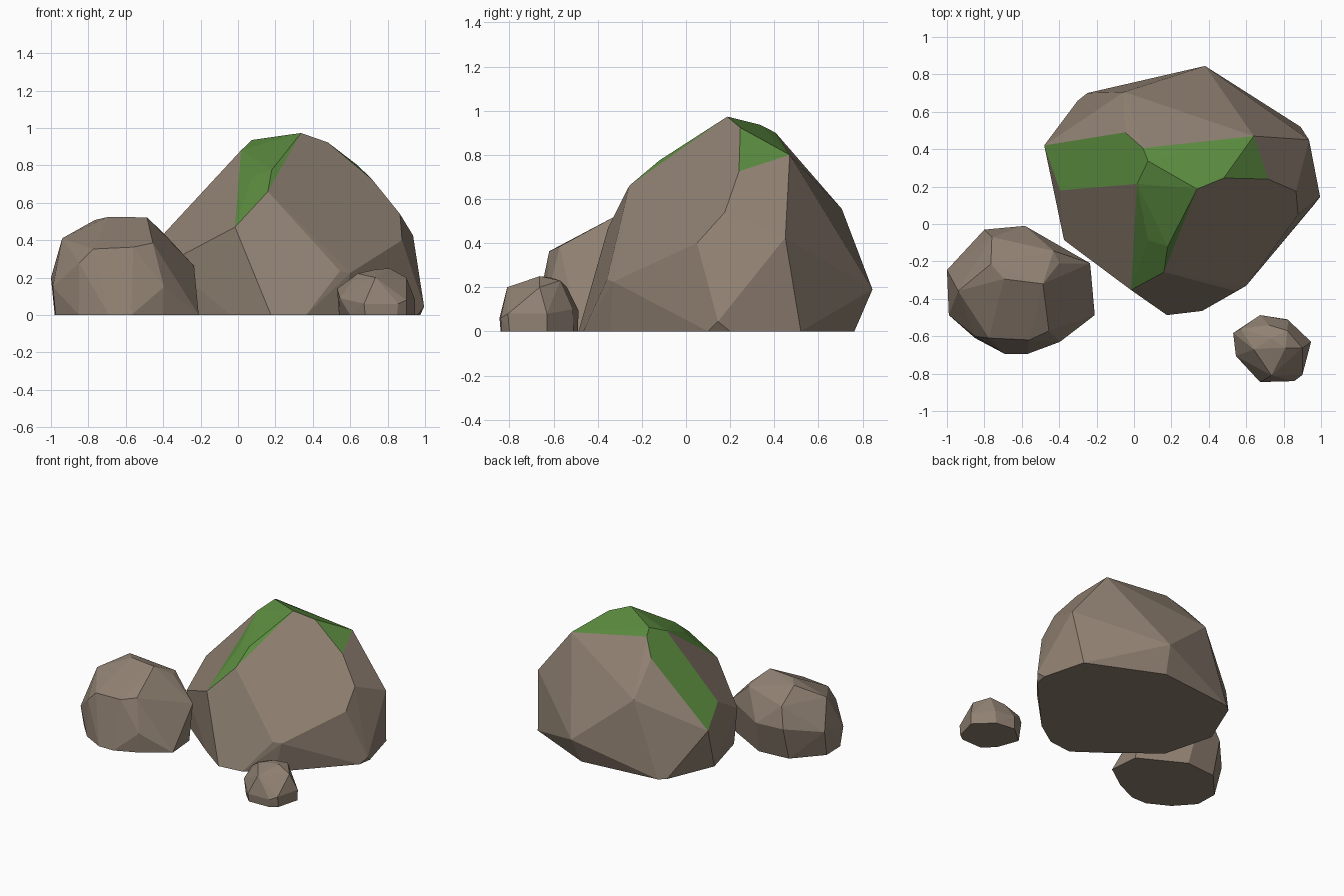
import bpy
import bmesh
from math import radians

default_cube = bpy.data.objects.get("Cube")
if default_cube:
    bpy.data.objects.remove(default_cube, do_unlink=True)


def make_material(name, red, green, blue):
    material = bpy.data.materials.new(name)
    material.use_nodes = True
    colour = (red, green, blue, 1)
    material.diffuse_color = colour
    shader = material.node_tree.nodes["Principled BSDF"]
    shader.inputs["Base Color"].default_value = colour
    shader.inputs["Roughness"].default_value = .9
    return material


stone = make_material("brown stone", .28, .22, .17)
moss = make_material("green moss", .105, .26, .05)


def make_rock(name, corners, footprint, mossy_facets=()):
    """Wrap a faceted hull around named corners and a flat footprint."""
    bm = bmesh.new()
    label = {}
    for key, position in corners.items():
        label[bm.verts.new(position)] = key
    for x, y in footprint:
        label[bm.verts.new((x, y, 0))] = "ground"
    hull = bmesh.ops.convex_hull(bm, input=list(bm.verts), use_existing_faces=False)

    # Moss grows on the facets spanned by the listed corners
    for face in bm.faces:
        keys = {label[vert] for vert in face.verts}
        face.material_index = int(any(keys <= set(facet.split()) for facet in mossy_facets))

    spare = {item for item in hull["geom_interior"] + hull["geom_unused"]
             if isinstance(item, bmesh.types.BMVert)}
    bmesh.ops.delete(bm, geom=list(spare), context="VERTS")

    # Merge nearly coplanar triangles into broad chiselled facets
    bmesh.ops.dissolve_limit(bm, angle_limit=radians(4), verts=list(bm.verts),
                             edges=list(bm.edges), delimit={"MATERIAL"})
    bmesh.ops.recalc_face_normals(bm, faces=list(bm.faces))
    mesh = bpy.data.meshes.new(name)
    bm.to_mesh(mesh)
    bm.free()
    mesh.materials.append(stone)
    if mossy_facets:
        mesh.materials.append(moss)
    rock = bpy.data.objects.new(name, mesh)
    bpy.context.scene.collection.objects.link(rock)
    return rock


def number_corners(points):
    return {f"corner_{index}": point for index, point in enumerate(points)}


# Large boulder: named corners so that the mossy facets can be described
boulder_corners = {
    "peak": (.337, .187, .973),
    "crest": (.075, .337, .936),
    "crest_back": (.048, .406, .9),
    "shoulder": (.48, .246, .923),
    "shoulder_back": (.64, .47, .8),
    "shoulder_low": (.717, .24, .725),
    "left_upper": (.866, .176, .54),
    "left_middle": (.877, .05, .4),
    "left_rear": (.936, .45, .425),
    "left_foot": (.995, .145, .045),
    "front_left": (.545, -.358, .235),
    "front_left_side": (.6, -.33, .225),
    "ridge_top": (.016, .214, .88),
    "ridge_middle": (.075, -.086, .74),
    "ridge_end": (-.016, -.353, .47),
    "ridge_front": (.16, -.257, .66),
    "ridge_bend": (.18, -.12, .775),
    "right_upper": (-.396, .18, .435),
    "right_front": (-.374, -.086, .28),
    "right_rear": (-.48, .42, .325),
    "back_upper": (-.048, .49, .79),
    "back_middle": (-.053, .706, .555),
    "back_low": (.38, .845, .19),
}
boulder_footprint = [
    (.975, .2), (.96, .1), (.55, -.34), (.364, -.465), (.176, -.487), (-.04, -.33),
    (-.35, -.08), (-.45, .3), (-.3, .66), (-.25, .7), (.35, .763), (.89, .52),
]
mossy_facets = [
    "crest crest_back ridge_top right_upper right_rear back_upper",
    "peak crest crest_back shoulder shoulder_back",
    "shoulder shoulder_back shoulder_low",
    "peak crest ridge_top ridge_middle ridge_end ridge_front ridge_bend",
]
make_rock("large_boulder", boulder_corners, boulder_footprint, mossy_facets)

# Medium rock on the front right
medium_corners = [
    # top
    (-.765, -.214, .508), (-.695, -.294, .524), (-.487, -.32, .522),
    (-.4, -.21, .44), (-.43, -.144, .44), (-.76, -.07, .4),
    # front brow
    (-.85, -.6, .278), (-.775, -.61, .353), (-.56, -.62, .363),
    (-.455, -.572, .385), (-.396, -.63, .15),
    # sides and back
    (-.94, -.358, .41), (-1, -.246, .2), (-.99, -.487, .15),
    (-.235, -.21, .262), (-.583, -.01, .25), (-.8, -.03, .25),
]
medium_footprint = [
    (-.98, -.3), (-.975, -.47), (-.85, -.61), (-.69, -.695), (-.57, -.695),
    (-.4, -.62), (-.21, -.487), (-.23, -.26), (-.56, -.08), (-.8, -.1),
]
make_rock("medium_rock", number_corners(medium_corners), medium_footprint)

# Small rock on the front left
small_corners = [
    # top
    (.81, -.663, .25), (.733, -.663, .243), (.733, -.61, .243),
    (.82, -.57, .23), (.72, -.54, .2), (.9, -.663, .2), (.64, -.67, .222),
    # girth
    (.57, -.56, .17), (.53, -.583, .14), (.674, -.487, .095),
    (.824, -.513, .1), (.947, -.63, .08), (.735, -.81, .2),
    (.856, -.84, .06), (.674, -.845, .06), (.9, -.807, .08), (.545, -.706, .09),
]
small_footprint = [
    (.6, -.76), (.68, -.84), (.85, -.835), (.9, -.8),
    (.945, -.63), (.82, -.51), (.67, -.49), (.54, -.6),
]
make_rock("small_rock", number_corners(small_corners), small_footprint)
